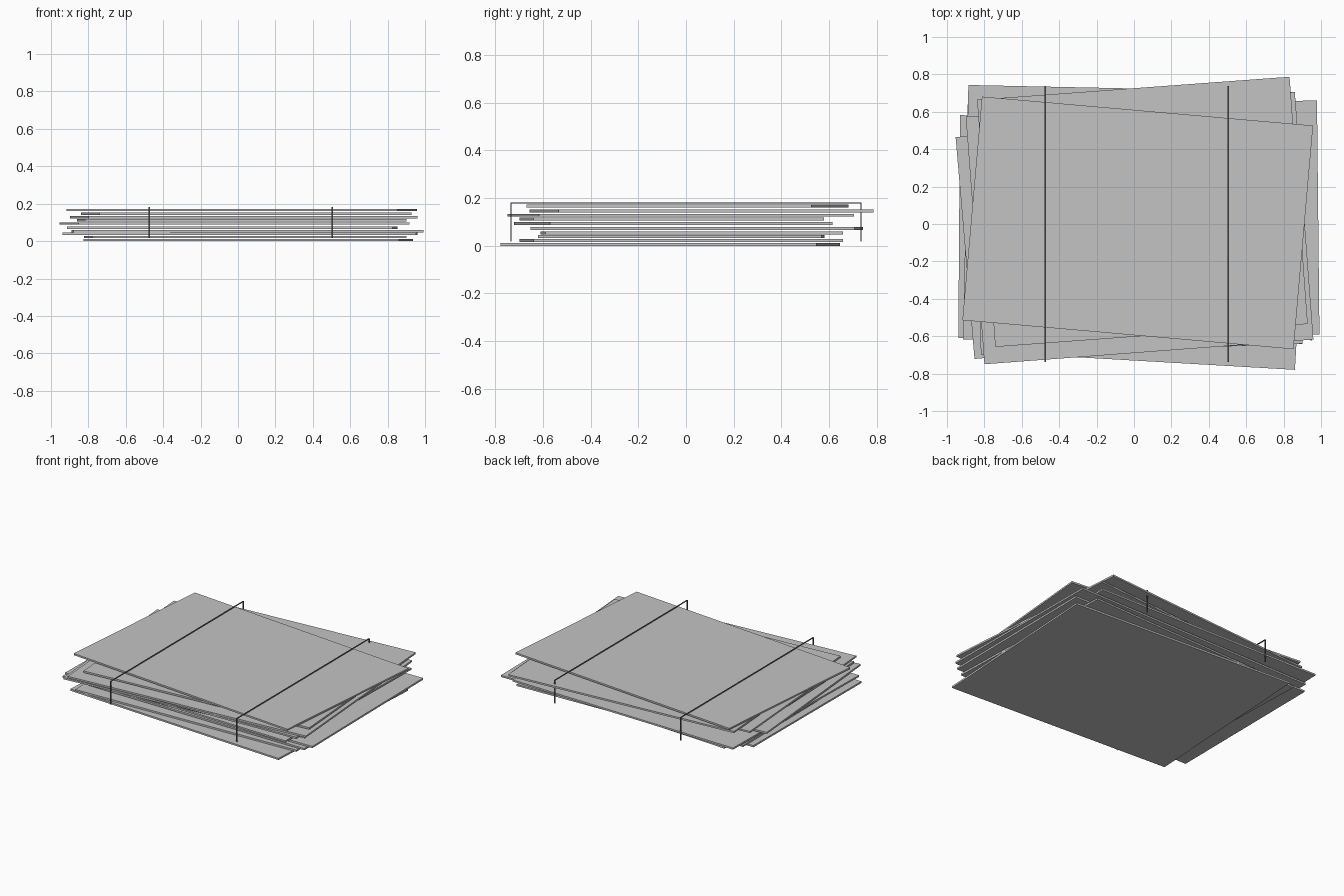
import bpy, math
from mathutils import Matrix

if "Cube" in bpy.data.objects:
    bpy.data.objects.remove(bpy.data.objects["Cube"])


def material(name, v):
    m = bpy.data.materials.new(name)
    m.diffuse_color = (v, v, v, 1)
    m.use_nodes = True
    m.node_tree.nodes["Principled BSDF"].inputs["Base Color"].default_value = m.diffuse_color
    return m


sheet_mat = material("sheet grey", 0.55)
strap_mat = material("strap dark grey", 0.12)


def box(name, center, size, mat, angle=0):
    bpy.ops.mesh.primitive_cube_add(size=1)
    o = bpy.context.object
    o.name = name
    o.data.transform(Matrix.Translation(center) @ Matrix.Rotation(math.radians(angle), 4, 'Z')
                     @ Matrix.Diagonal((*size, 1)))
    o.data.materials.append(mat)
    return o


# loose stack of sheets: centre x, y, bottom z, width, depth, turn
T = 0.012
sheets = [
    (0.055, -0.067, 0.000, 1.69, 1.33, -3.3),
    (0.040, -0.020, 0.016, 1.68, 1.30, 2.0),
    (0.010, -0.020, 0.033, 1.89, 1.19, -0.4),
    (0.050, 0.025, 0.047, 1.87, 1.25, 0.6),
    (-0.030, 0.045, 0.066, 1.74, 1.36, -1.2),
    (-0.018, -0.053, 0.088, 1.777, 1.19, 4.87),
    (0.020, -0.060, 0.106, 1.72, 1.22, 2.0),
    (0.030, -0.022, 0.122, 1.764, 1.327, 4.3),
    (0.045, 0.065, 0.140, 1.675, 1.325, 4.2),
    (0.020, 0.006, 0.161, 1.777, 1.20, -5.0),
]
for i, (x, y, z, w, d, a) in enumerate(sheets):
    box(f"sheet_{i + 1}", (x, y, z + T / 2), (w, d, T), sheet_mat, a)

# two thin straps, each a top run with a leg at front and back
W, H = 0.008, 0.004
for side, x in (("left", -0.475), ("right", 0.505)):
    box(f"strap_top_{side}", (x, 0, 0.18), (W, 1.47, H), strap_mat)
    for end, y in (("front", -0.735), ("back", 0.735)):
        box(f"strap_leg_{end}_{side}", (x, y, 0.10), (W, H, 0.164), strap_mat)
